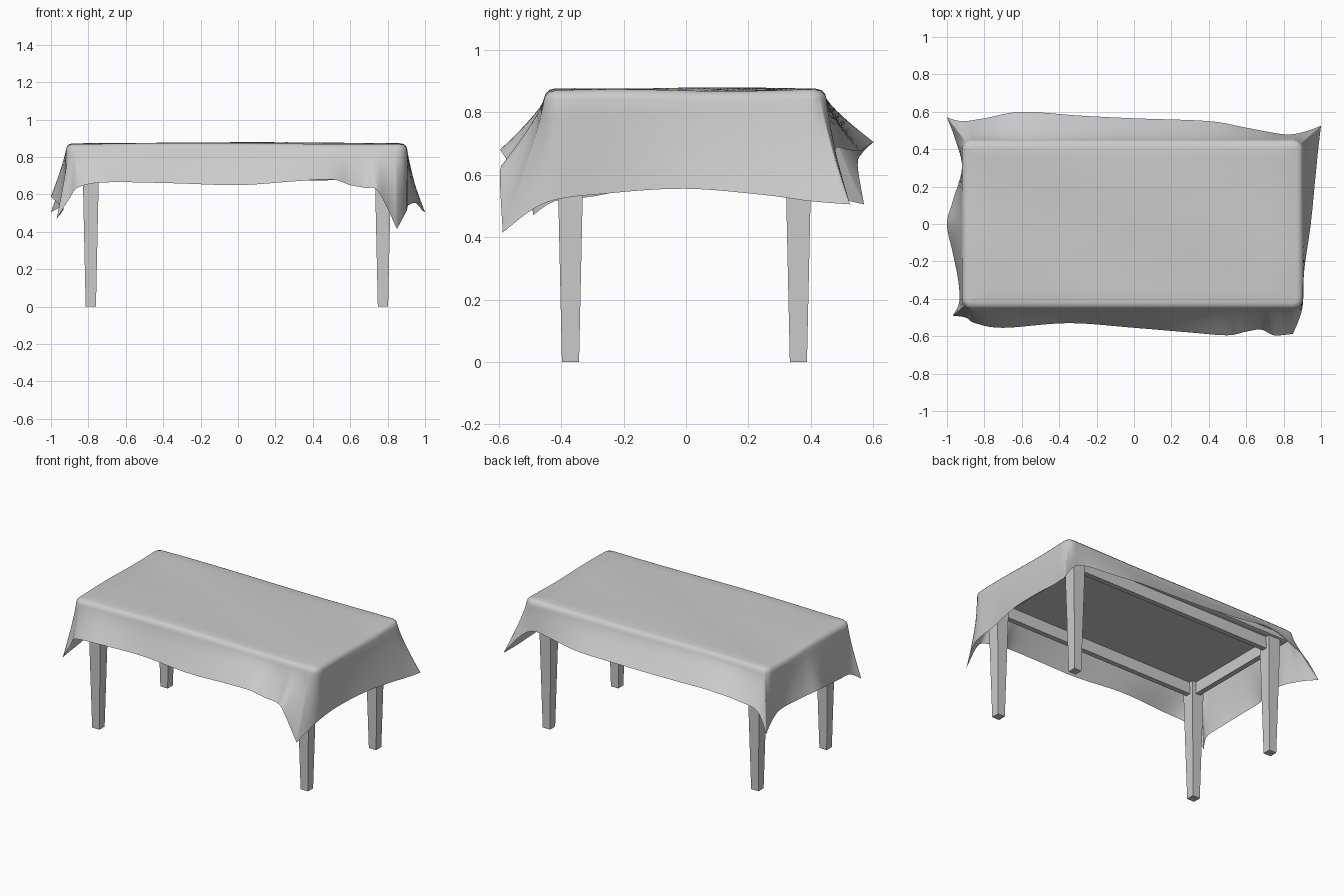
import bpy, bmesh, math
from mathutils import Vector

if "Cube" in bpy.data.objects:
    bpy.data.objects.remove(bpy.data.objects["Cube"])

CX, CY = -0.006, -0.005      # table centre
LX, LY = 0.781, 0.365        # leg offsets
UNDER = 0.80                 # underside of the top


def make_object(name, bm):
    bmesh.ops.recalc_face_normals(bm, faces=bm.faces)
    mesh = bpy.data.meshes.new(name)
    bm.to_mesh(mesh)
    bm.free()
    ob = bpy.data.objects.new(name, mesh)
    bpy.context.collection.objects.link(ob)
    return ob


def box(name, centre, size, bottom_scale=1.0):
    bm = bmesh.new()
    bmesh.ops.create_cube(bm, size=1)
    for v in bm.verts:
        k = bottom_scale if v.co.z < 0 else 1
        v.co = Vector((v.co.x * size[0] * k, v.co.y * size[1] * k,
                       v.co.z * size[2])) + Vector(centre)
    return make_object(name, bm)


# Table top with softened edges
top = box("table_top", (CX, CY, UNDER + 0.022), (1.77, 0.85, 0.044))
bev = top.modifiers.new("soft_edges", 'BEVEL')
bev.width, bev.segments = 0.015, 2

# Tapered legs and the rails joining them
for sx, sn in ((-1, "left"), (1, "right")):
    for sy, fn in ((-1, "front"), (1, "back")):
        box(f"{fn}_{sn}_leg", (CX + sx * LX, CY + sy * LY, UNDER / 2),
            (0.09, 0.09, UNDER), 0.61)
    box(f"{sn}_rail", (CX + sx * LX, CY, UNDER - 0.04), (0.035, 2 * LY - 0.08, 0.08))
for sy, fn in ((-1, "front"), (1, "back")):
    box(f"{fn}_rail", (CX, CY + sy * LY, UNDER - 0.04), (2 * LX - 0.08, 0.035, 0.08))

# Cloth hem, counter-clockwise from the front left tip
HEM = [Vector(p) for p in (
    (-.97, -.49, .47), (-.90, -.50, .58), (-.85, -.53, .64), (-.70, -.555, .665),
    (-.35, -.53, .66), (0, -.555, .65), (.30, -.58, .67), (.50, -.595, .68),
    (.60, -.575, .65), (.68, -.565, .635), (.75, -.595, .615),
    (.85, -.587, .415), (.90, -.45, .51), (.91, -.25, .54), (.945, 0, .555),
    (.97, .25, .535), (.985, .40, .515),
    (1.0, .525, .505), (.90, .49, .63), (.80, .48, .685), (.60, .515, .68),
    (.40, .55, .675), (0, .565, .68), (-.30, .58, .69), (-.60, .60, .705),
    (-.80, .565, .67), (-.92, .55, .63),
    (-1.0, .57, .505), (-.955, .45, .53), (-.92, .30, .55), (-.97, .12, .58),
    (-1.0, 0, .59), (-.97, -.15, .56), (-.94, -.30, .53), (-.935, -.42, .515))]
TIPS = {0, 11, 17, 27}


def hem_points(steps=6):
    n, out = len(HEM), []
    for i in range(n):
        j = (i + 1) % n
        b, c = HEM[i], HEM[j]
        a = b if i in TIPS else HEM[i - 1]
        d = c if j in TIPS else HEM[(j + 1) % n]
        for s in range(steps):
            t = s / steps
            out.append(0.5 * (2 * b + (c - a) * t + (2 * a - 5 * b + 4 * c - d) * t * t
                              + (3 * b - a - 3 * c + d) * t ** 3))
    return out


def top_z(x, y):
    return 0.872 + 0.005 * math.cos(x * 2.2) * math.cos(y * 3) + 0.003 * math.sin(4 * x + 9 * y)


def drape(h):
    """Points from the middle of the top, over the rim, down to the hem."""
    inner = Vector((min(max(h.x, -0.865), 0.85), min(max(h.y, -0.40), 0.395), 0))
    d = Vector((h.x - inner.x, h.y - inner.y, 0)).normalized()
    edge = inner + d * 0.02
    pts = []
    for k in (0.3, 0.6, 0.85, 1):
        p = edge * k
        pts.append(Vector((p.x, p.y, top_z(p.x, p.y))))
    ez = pts[-1].z
    for a in (30, 60, 85):
        r = math.radians(a)
        pts.append(edge + d * 0.035 * math.sin(r) + Vector((0, 0, ez - 0.035 * (1 - math.cos(r)))))
    rim = pts[-1]
    for s in range(1, 8):
        t = s / 7
        p = rim.lerp(h, t ** 1.2)
        p.z = rim.z + (h.z - rim.z) * t
        pts.append(p)
    return pts


# Draped cloth
bm = bmesh.new()
cols = [[bm.verts.new(p) for p in drape(h)] for h in hem_points()]
mid = bm.verts.new((0, 0, top_z(0, 0)))
for i, c in enumerate(cols):
    e = cols[(i + 1) % len(cols)]
    bm.faces.new((mid, c[0], e[0]))
    for k in range(len(c) - 1):
        bm.faces.new((c[k], c[k + 1], e[k + 1], e[k]))
for f in bm.faces:
    f.smooth = True
make_object("tablecloth", bm)
